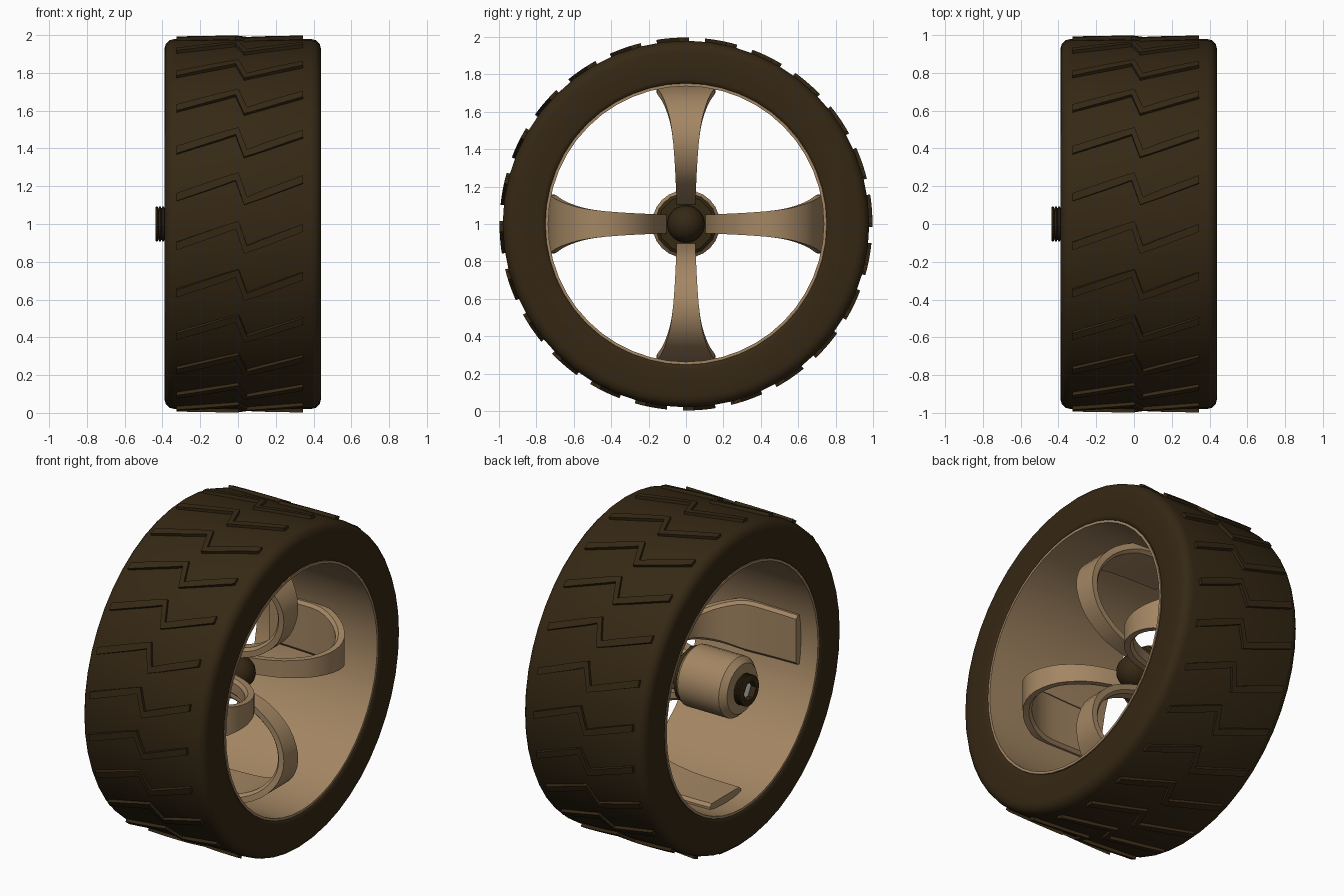
import bpy, bmesh, math
from mathutils import Vector, Matrix

if "Cube" in bpy.data.objects:
    bpy.data.objects.remove(bpy.data.objects["Cube"])

CZ = 1.0  # axle height


def material(name, rgb):
    m = bpy.data.materials.new(name)
    m.diffuse_color = (*rgb, 1)
    m.use_nodes = True
    m.node_tree.nodes["Principled BSDF"].inputs["Base Color"].default_value = m.diffuse_color
    return m


RUBBER = material("dark_rubber", (0.036, 0.021, 0.007))
TAN = material("tan_rim", (0.37, 0.24, 0.125))
PALE = material("pale_metal", (0.85, 0.85, 0.85))


def finish(bm, name, mat, angle=35):
    bmesh.ops.recalc_face_normals(bm, faces=bm.faces)
    me = bpy.data.meshes.new(name)
    bm.to_mesh(me)
    bm.free()
    me.materials.append(mat)
    me.shade_smooth()
    me.set_sharp_from_angle(angle=math.radians(angle))
    ob = bpy.data.objects.new(name, me)
    ob.location.z = CZ
    bpy.context.collection.objects.link(ob)
    return ob


def lathe(name, profile, segs, mat, closed=False, angle=35):
    """Spin (x, r) points round the x axis; cap open ends."""
    bm = bmesh.new()
    rings = []
    for x, r in profile:
        rings.append([bm.verts.new((x, r * math.cos(2 * math.pi * i / segs),
                                    r * math.sin(2 * math.pi * i / segs)))
                      for i in range(segs)])
    n = len(rings)
    for k in range(n if closed else n - 1):
        a, b = rings[k], rings[(k + 1) % n]
        for i in range(segs):
            j = (i + 1) % segs
            bm.faces.new((a[i], a[j], b[j], b[i]))
    if not closed:
        bm.faces.new(rings[0])
        bm.faces.new(rings[-1])
    return finish(bm, name, mat, angle)


# Tyre: rounded rectangular section
def corner(cx, cr, a0, rad):
    return [(cx + rad * math.cos(math.radians(a0 + d)),
             cr + rad * math.sin(math.radians(a0 + d))) for d in (0, 30, 60, 90)]


tyre = (corner(0.385, 0.925, 0, 0.055) + corner(-0.335, 0.925, 90, 0.055)
        + corner(-0.36, 0.775, 180, 0.03) + corner(0.41, 0.775, 270, 0.03))
lathe("tyre", tyre, 48, RUBBER, closed=True, angle=50)

# Rim barrel lining the tyre
lathe("rim", [(-0.385, 0.737), (0.435, 0.737), (0.435, 0.752), (-0.385, 0.752)],
      48, TAN, closed=True)

# Zigzag treads: strips (x, arc offset) wrapped on the tyre
zig = [(-0.325, -0.115), (-0.005, -0.005), (0.04, -0.135), (0.345, -0.02)]
path = []
for (x0, s0), (x1, s1) in zip(zig, zig[1:]):
    steps = 1 if x1 - x0 < 0.1 else 4
    path += [(x0 + (x1 - x0) * i / steps, s0 + (s1 - s0) * i / steps) for i in range(steps)]
path.append(zig[-1])
bm = bmesh.new()
for k in range(24):
    base = math.pi - k * math.pi / 12
    secs = []
    for i, (x, s) in enumerate(path):
        dx = 0.008 if 0 < i < len(path) - 1 and -0.01 < x < 0.05 else 0
        sec = []
        for side, rad in ((-1, 0.965), (-1, 0.997), (1, 0.997), (1, 0.965)):
            a = base - (s + side * 0.021) / 0.98
            sec.append(bm.verts.new((x + side * dx, rad * math.cos(a), rad * math.sin(a))))
        secs.append(sec)
    for a, b in zip(secs, secs[1:]):
        for i in range(4):
            j = (i + 1) % 4
            bm.faces.new((a[i], a[j], b[j], b[i]))
    bm.faces.new(secs[0])
    bm.faces.new(secs[-1])
finish(bm, "treads", RUBBER, 30)

# Spokes: bands that run along the rim, arch outward and return to the hub
# (x, radius, half width)
ctrl = [Vector(p) for p in [
    (-0.27, 0.715, 0.152), (-0.1, 0.715, 0.155), (0.08, 0.705, 0.155), (0.22, 0.65, 0.12),
    (0.31, 0.55, 0.086), (0.335, 0.43, 0.068), (0.29, 0.30, 0.058), (0.18, 0.20, 0.053),
    (0.06, 0.15, 0.05), (-0.06, 0.12, 0.05)]]


def catmull(pts, steps):
    out = []
    p = [pts[0]] + pts + [pts[-1]]
    for i in range(1, len(p) - 2):
        a, b, c, d = p[i - 1:i + 3]
        for s in range(steps):
            t = s / steps
            out.append(0.5 * (2 * b + (c - a) * t + (2 * a - 5 * b + 4 * c - d) * t * t
                              + (3 * b - a - 3 * c + d) * t ** 3))
    return out + [pts[-1]]


curve = catmull(ctrl, 3)
for k, side in enumerate(("top", "back", "bottom", "front")):
    bm = bmesh.new()
    secs = []
    for i, p in enumerate(curve):
        t = curve[min(i + 1, len(curve) - 1)] - curve[max(i - 1, 0)]
        n = Vector((-t.y, t.x)).normalized() * 0.026
        ins = 0.018  # chamfered long edges
        secs.append([bm.verts.new((p.x + n.x * f, w, p.y + n.y * f)) for f, w in (
            (-1, -p.z + ins), (-0.35, -p.z), (1, -p.z), (1, p.z), (-0.35, p.z), (-1, p.z - ins))])
    for a, b in zip(secs, secs[1:]):
        for i in range(6):
            j = (i + 1) % 6
            bm.faces.new((a[i], a[j], b[j], b[i]))
    bm.faces.new(secs[0])
    bm.faces.new(secs[-1])
    bmesh.ops.rotate(bm, verts=bm.verts, matrix=Matrix.Rotation(-k * math.pi / 2, 3, 'X'))
    finish(bm, side + "_spoke", TAN, 30)

# Hub barrel with chamfered outer end
lathe("hub", [(-0.385, 0.14), (-0.385, 0.15), (-0.35, 0.182), (-0.07, 0.182), (-0.05, 0.165)],
      24, TAN)
# Dark inner cap and domed boss
lathe("hub_cap", [(-0.08, 0.168), (-0.03, 0.168), (-0.015, 0.15)], 12, RUBBER)
dome = [(0.0 + 0.1 * math.sin(math.radians(d)), 0.1 * math.cos(math.radians(d)))
        for d in (0, 20, 40, 60, 80)]
lathe("hub_boss", [(-0.05, 0.1)] + dome, 24, RUBBER)

# Ridged nut on the inboard end, with a hexagonal socket
ridges = [(-0.37, 0.088)]
for i in range(3):
    x = -0.388 - i * 0.017
    ridges += [(x, 0.082), (x - 0.004, 0.092), (x - 0.012, 0.092)]
ridges.append((-0.438, 0.085))
bm = bmesh.new()
rings = [[bm.verts.new((x, r * math.cos(i * math.pi / 12), r * math.sin(i * math.pi / 12)))
          for i in range(24)] for x, r in ridges]


def hexagon(x, r):
    # 24-point ring lying on a hexagon
    out = []
    for i in range(24):
        a = i * math.pi / 12
        d = r * math.cos(math.pi / 6) / math.cos((a % (math.pi / 3)) - math.pi / 6)
        out.append(bm.verts.new((x, d * math.cos(a), d * math.sin(a))))
    return out


rings += [hexagon(-0.438, 0.06), hexagon(-0.40, 0.06)]
for a, b in zip(rings, rings[1:]):
    for i in range(24):
        j = (i + 1) % 24
        bm.faces.new((a[i], a[j], b[j], b[i]))
finish(bm, "axle_nut", RUBBER, 30)
lathe("socket_floor", [(-0.402, 0.06), (-0.38, 0.06)], 6, PALE)
